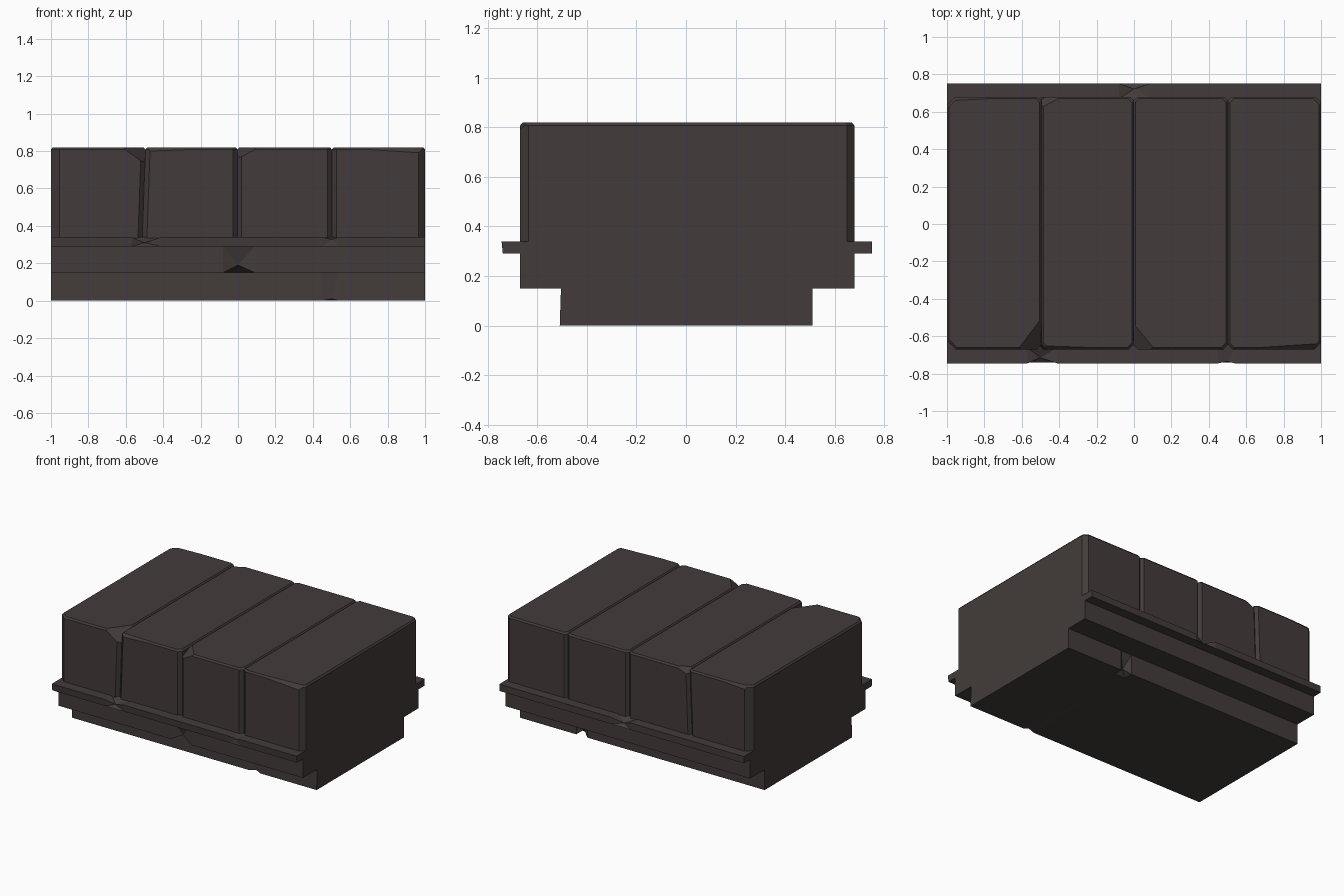
import bpy, bmesh
from mathutils import Vector

if "Cube" in bpy.data.objects:
    bpy.data.objects.remove(bpy.data.objects["Cube"])

stone = bpy.data.materials.new("dark_stone")
stone.diffuse_color = (0.056, 0.044, 0.043, 1)
stone.use_nodes = True
stone.node_tree.nodes["Principled BSDF"].inputs["Base Color"].default_value = stone.diffuse_color


def finish(bm, name):
    bmesh.ops.recalc_face_normals(bm, faces=bm.faces)
    me = bpy.data.meshes.new(name)
    bm.to_mesh(me)
    bm.free()
    me.materials.append(stone)
    ob = bpy.data.objects.new(name, me)
    bpy.context.collection.objects.link(ob)


def bridge(bm, rings):
    """Closed loft through equal-length rings, capped at both ends."""
    rows = [[bm.verts.new(p) for p in r] for r in rings]
    n = len(rows[0])
    for a, b in zip(rows, rows[1:]):
        for i in range(n):
            j = (i + 1) % n
            bm.faces.new((a[i], a[j], b[j], b[i]))
    bm.faces.new(rows[0])
    bm.faces.new(rows[-1])


# Stepped base: (y, z) profile lofted along x, with dents at chipped edges
profile = [(-0.51, 0), (-0.505, 0.15), (-0.67, 0.15), (-0.67, 0.29),
           (-0.74, 0.29), (-0.745, 0.34), (-0.66, 0.34),
           (0.67, 0.34), (0.752, 0.34), (0.752, 0.29), (0.68, 0.29),
           (0.68, 0.15), (0.51, 0.15), (0.51, 0), (0.44, 0)]
stations = [-1, -0.57, -0.5, -0.41, -0.08, 0, 0.09, 0.45, 0.5, 0.54, 1]
dents = {(-0.5, 5): (0.03, -0.03), (0.5, 5): (0.01, -0.012),
         (0, 2): (0.03, 0.04), (0, 8): (-0.03, -0.03),
         (0.5, 13): (-0.035, 0.035), (0.5, 0): (0.01, 0.01)}
bm = bmesh.new()
rings = []
for x in stations:
    ring = []
    for i, (y, z) in enumerate(profile):
        dy, dz = dents.get((x, i), (0, 0))
        ring.append((x, y + dy, z + dz))
    rings.append(ring)
bridge(bm, rings)
bmesh.ops.triangulate(bm, faces=[f for f in bm.faces if len(f.verts) == 4])
finish(bm, "stepped_base")


def outline(x0, x1, y0, y1, c, inset, z):
    """Rectangle with four cut corners: front left, front right, back right, back left."""
    x0, x1, y0, y1 = x0 + inset, x1 - inset, y0 + inset, y1 - inset
    fl, fr, br, bl = c
    return [(x0 + fl, y0, z), (x1 - fr, y0, z), (x1, y0 + fr, z), (x1, y1 - br, z),
            (x1 - br, y1, z), (x0 + bl, y1, z), (x0, y1 - bl, z), (x0, y0 + fl, z)]


def block(name, left, right, corners, chips):
    bm = bmesh.new()
    bridge(bm, [outline(left[0], right[0], -0.67, 0.68, corners, 0, 0.335),
                outline(left[1], right[1], -0.67, 0.68, corners, 0, 0.808),
                outline(left[1], right[1], -0.67, 0.68, corners, 0.01, 0.82)])
    centre = Vector(((left[0] + right[0]) / 2, 0, 0.58))
    # Chips: slice away everything outside a plane through three points
    for pts in chips:
        a, b, c = map(Vector, pts)
        no = (b - a).cross(c - a).normalized()
        if no.dot(a - centre) < 0:
            no.negate()
        cut = bmesh.ops.bisect_plane(bm, geom=bm.verts[:] + bm.edges[:] + bm.faces[:],
                                     plane_co=a, plane_no=no, clear_outer=True)
        edges = [e for e in cut["geom_cut"] if isinstance(e, bmesh.types.BMEdge)]
        bmesh.ops.holes_fill(bm, edges=edges, sides=0)
    finish(bm, name)


# Four stone blocks; seams give bottom and top x, the second one leans
seams = [(-1, -1), (-0.512, -0.495), (-0.002, -0.002), (0.502, 0.502), (1, 1)]
corners = [(0.045, 0.023, 0.02, 0.045), (0.025, 0.024, 0.02, 0.02),
           (0.022, 0.024, 0.02, 0.02), (0.025, 0.034, 0.03, 0.02)]
chips = [
    [((-0.62, -0.67, 0.82), (-0.51, -0.67, 0.74), (-0.515, -0.53, 0.82)),
     ((-0.5, 0.685, 0.82), (-0.97, 0.66, 0.82), (-0.97, 0.685, 0.79))],
    [((0, -0.668, 0.82), (-0.47, -0.652, 0.82), (-0.47, -0.67, 0.80)),
     ((-0.48, 0.63, 0.82), (-0.39, 0.68, 0.82), (-0.48, 0.68, 0.78))],
    [((0.02, -0.67, 0.77), (0.11, -0.67, 0.82), (0.02, -0.56, 0.82))],
    [((0.52, -0.67, 0.82), (0.98, -0.64, 0.82), (0.98, -0.67, 0.79))],
]
for i in range(4):
    block(f"stone_block_{i + 1}", seams[i], seams[i + 1], corners[i], chips[i])
